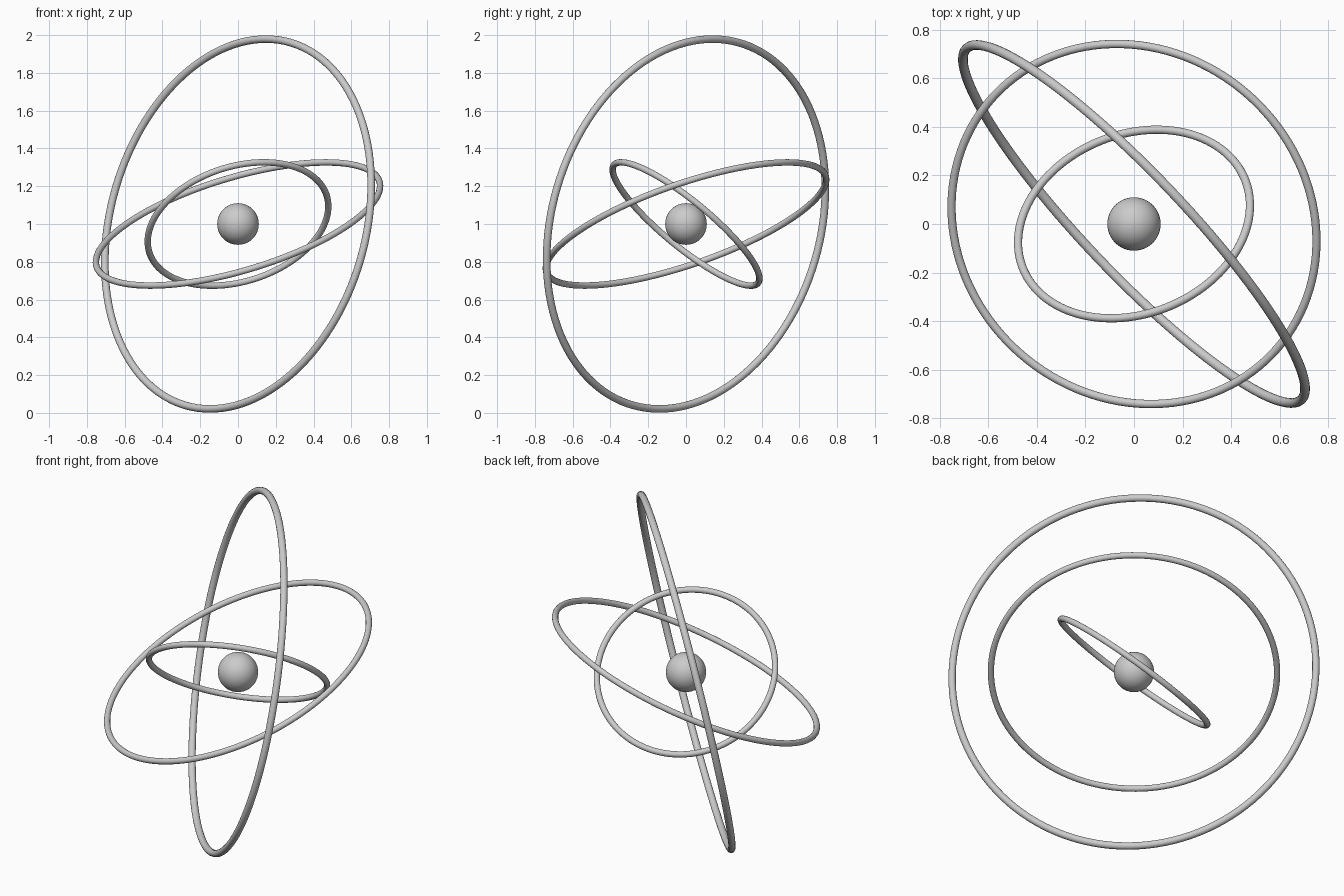
import bpy
from mathutils import Vector

if "Cube" in bpy.data.objects:
    bpy.data.objects.remove(bpy.data.objects["Cube"])

CENTRE = Vector((0, 0, 1))


def smooth(obj):
    for p in obj.data.polygons:
        p.use_smooth = True


def ring(name, radius, tube, normal):
    """Thin round hoop around the centre, facing along normal."""
    rot = Vector(normal).to_track_quat('Z', 'Y').to_euler()
    bpy.ops.mesh.primitive_torus_add(
        location=CENTRE, rotation=rot, major_segments=128, minor_segments=16,
        major_radius=radius, minor_radius=tube)
    obj = bpy.context.object
    obj.name = name
    smooth(obj)


# Central ball
bpy.ops.mesh.primitive_uv_sphere_add(segments=48, ring_count=24, radius=0.11, location=CENTRE)
ball = bpy.context.object
ball.name = "central_ball"
smooth(ball)

# Three tilted orbit rings
ring("outer_ring", 1.0, 0.02, (0.709, 0.675, -0.204))
ring("middle_ring", 0.782, 0.017, (-0.273, -0.315, 0.909))
ring("inner_ring", 0.493, 0.017, (-0.245, 0.616, 0.750))
